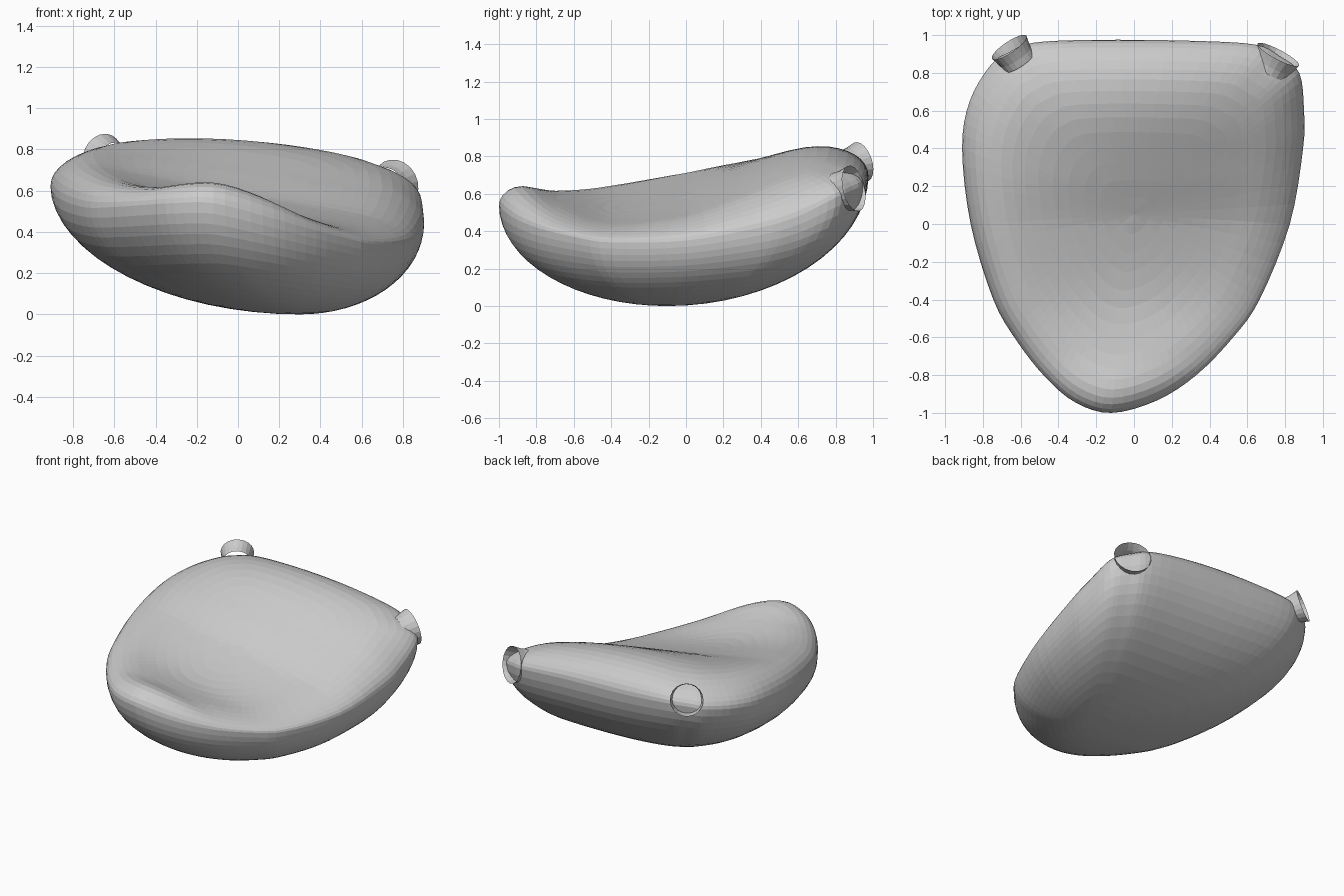
import bpy, bmesh
from math import sin, cos, pi, sqrt, hypot
from mathutils import Vector

if "Cube" in bpy.data.objects:
    bpy.data.objects.remove(bpy.data.objects["Cube"])

# Outline of the body seen from above: x, y, rim height
RIM = [(-.12, -1, .54), (.12, -.935, .48), (.33, -.8, .42), (.525, -.6, .37),
       (.665, -.4, .34), (.825, 0, .35), (.895, .4, .42), (.9, .6, .48),
       (.875, .8, .58), (.77, .89, .62), (.64, .95, .65), (.3, .97, .68),
       (-.2, .975, .70), (-.53, .96, .72), (-.66, .91, .71), (-.76, .84, .69),
       (-.87, .65, .66), (-.91, .4, .62), (-.865, 0, .56), (-.745, -.4, .52),
       (-.62, -.62, .52), (-.47, -.81, .53), (-.31, -.945, .54)]
# Top surface: y, middle x, half width, height at left, middle and right
TOP = [(-1.05, -.12, .2, .65, .68, .64), (-.92, -.12, .27, .655, .675, .61), (-.7, -.06, .46, .645, .575, .475),
       (-.4, -.04, .62, .675, .525, .42), (0, -.02, .75, .735, .59, .46),
       (.3, 0, .8, .775, .715, .55), (.6, 0, .8, .80, .83, .66),
       (.85, 0, .78, .815, .85, .73), (1.1, 0, .78, .815, .85, .73)]
LOW, HIGH = (.3, -.1), (0, .05)      # middle of the underside and of the top


def catmull(a, b, c, d, t):
    a, b, c, d = Vector(a), Vector(b), Vector(c), Vector(d)
    return .5 * (2 * b + (c - a) * t + (2 * a - 5 * b + 4 * c - d) * t * t
                 + (3 * b - a - 3 * c + d) * t ** 3)


def smooth_loop(points, steps):
    n = len(points)
    return [catmull(*(points[(i + k) % n] for k in (-1, 0, 1, 2)), s / steps)
            for i in range(n) for s in range(steps)]


def finish(bm, name):
    bmesh.ops.recalc_face_normals(bm, faces=bm.faces)
    mesh = bpy.data.meshes.new(name)
    bm.to_mesh(mesh)
    bm.free()
    ob = bpy.data.objects.new(name, mesh)
    bpy.context.collection.objects.link(ob)
    return ob


def bridge(bm, a, b):
    n = len(a)
    for i in range(n):
        bm.faces.new((a[i], a[(i + 1) % n], b[(i + 1) % n], b[i]))


def dish(x, y):
    """Height of the saddle-like top surface."""
    i = max(k for k in range(len(TOP) - 1) if TOP[k][0] <= y)
    rows = [TOP[min(max(i + k, 0), len(TOP) - 1)][1:] for k in (-1, 0, 1, 2)]
    mid, half, left, centre, right = catmull(*rows, (y - TOP[i][0]) / (TOP[i + 1][0] - TOP[i][0]))
    u = max(-1.1, min(1.1, (x - mid) / half))
    return centre + (right - left) / 2 * u + ((right + left) / 2 - centre) * u * u


def body_point(under, r, x, y, rim):
    c = LOW if under else HIGH
    px, py = c[0] + (x - c[0]) * r, c[1] + (y - c[1]) * r
    if under:       # bowl, a little leaner towards the far corner
        lean = max(0, .5 * (hypot(x - c[0], y - c[1]) - .95))
        z = rim * ((1 - lean) * (1 - sqrt(max(0, 1 - r * r))) + lean * r * r)
    else:           # dish rolling over into the rim
        e = max(0, (r - .72) / .28)
        h = dish(px, py)
        z = h - (h - rim) * (1 - sqrt(max(0, 1 - e * e)))
    return px, py, z


# Body
bm = bmesh.new()
loop = smooth_loop(RIM, 4)
N = 16
bottom = bm.verts.new((*LOW, 0))
top = bm.verts.new((*HIGH, dish(*HIGH)))
rings = []
for k in range(1, 2 * N):
    r = sin(pi / 2 * (k if k <= N else 2 * N - k) / N)
    rings.append([bm.verts.new(body_point(k <= N, r, *p)) for p in loop])
for a, b in zip(rings, rings[1:]):
    bridge(bm, a, b)
for i in range(len(loop)):
    j = (i + 1) % len(loop)
    bm.faces.new((bottom, rings[0][j], rings[0][i]))
    bm.faces.new((top, rings[-1][i], rings[-1][j]))
finish(bm, "body")


# Flared open cuffs at the two back corners
def cuff(name, centre, axis, radius):
    bm = bmesh.new()
    rot = Vector((0, 0, 1)).rotation_difference(Vector(axis))
    prev = None
    for d, f in ((-.08, .85), (-.04, .87), (-.01, .93), (.02, 1.0)):
        ring = [bm.verts.new(Vector(centre) + rot @ Vector((radius * f * cos(t), radius * f * sin(t), d)))
                for t in (2 * pi * i / 20 for i in range(20))]
        if prev:
            bridge(bm, prev, ring)
        prev = ring
    finish(bm, name)


cuff("left_cuff", (-.65, .92, .765), (-.5, .75, .25), .11)
cuff("right_cuff", (.755, .88, .625), (.45, .85, .2), .125)
